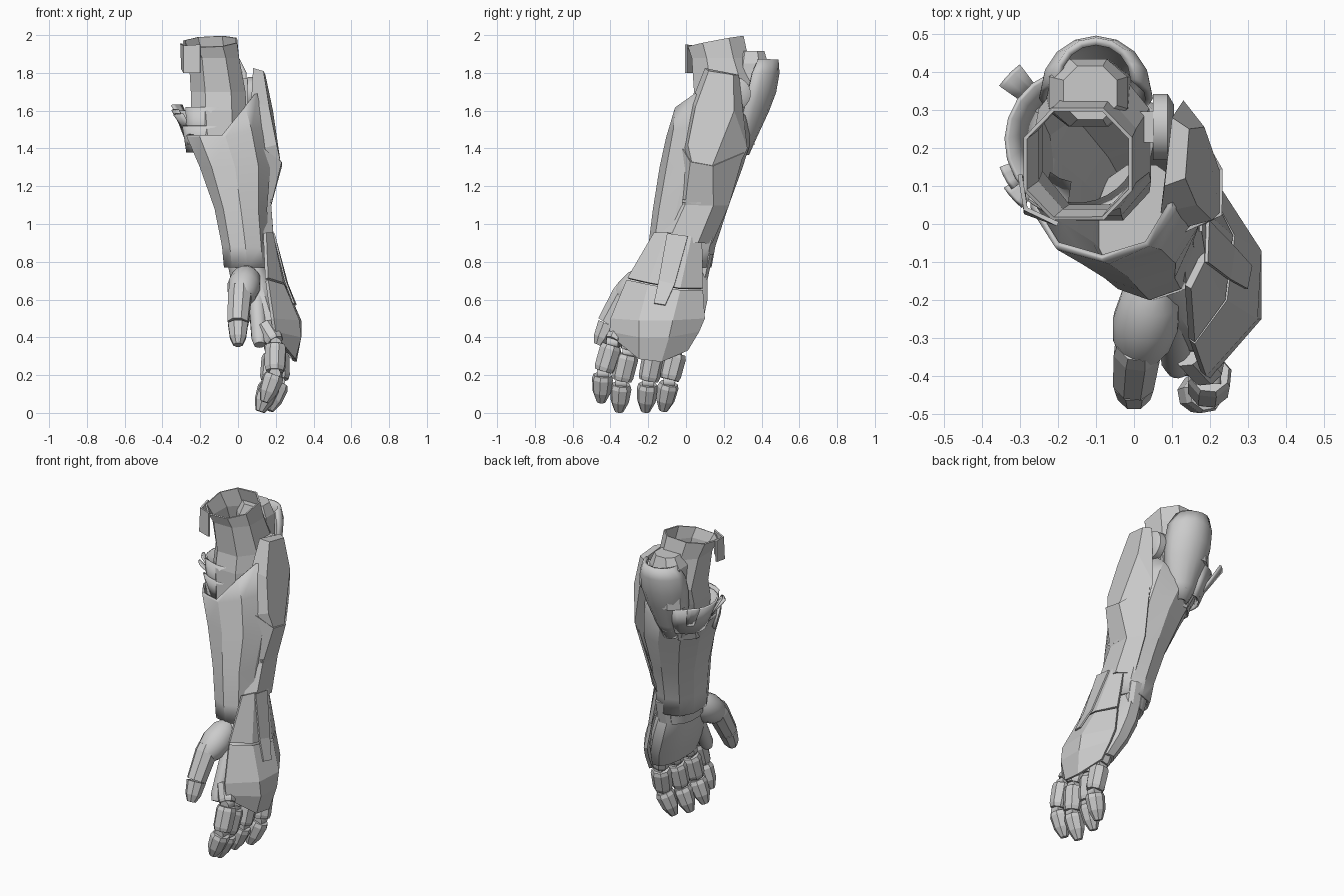
import bpy
import bmesh
from math import cos, sin, pi, radians, copysign
from mathutils import Vector

default_cube = bpy.data.objects.get("Cube")
if default_cube:
    bpy.data.objects.remove(default_cube, do_unlink=True)

armor_grey = bpy.data.materials.new("armor_grey")
armor_grey.use_nodes = True
armor_grey.diffuse_color = (0.6, 0.6, 0.6, 1)
shader = armor_grey.node_tree.nodes["Principled BSDF"]
shader.inputs["Base Color"].default_value = (0.6, 0.6, 0.6, 1)


def loft(name, rows, closed=True, caps=False, thickness=0, offset=-1, smooth=0):
    """Skin a surface through rows of points, optionally as a thick shell."""
    bm = bmesh.new()
    grid = [[bm.verts.new(point) for point in row] for row in rows]
    count = len(grid[0])
    for lower, upper in zip(grid, grid[1:]):
        for i in range(count if closed else count - 1):
            j = (i + 1) % count
            bm.faces.new((lower[i], lower[j], upper[j], upper[i]))
    if caps:
        bm.faces.new(grid[0])
        bm.faces.new(grid[-1])
    bmesh.ops.recalc_face_normals(bm, faces=bm.faces)
    mesh = bpy.data.meshes.new(name)
    bm.to_mesh(mesh)
    bm.free()
    mesh.materials.append(armor_grey)
    obj = bpy.data.objects.new(name, mesh)
    bpy.context.collection.objects.link(obj)
    if smooth:
        bpy.ops.object.select_all(action="DESELECT")
        obj.select_set(True)
        bpy.context.view_layer.objects.active = obj
        bpy.ops.object.shade_smooth_by_angle(angle=radians(smooth))
    if thickness:
        shell = obj.modifiers.new("shell", "SOLIDIFY")
        shell.thickness = thickness
        shell.offset = offset
    return obj


def ring(left, right, front, back, z, sides=12, lift=None):
    """Slightly squared oval section fitted between four limits."""
    points = []
    for i in range(sides):
        angle = 2 * pi * (i + 0.5) / sides
        c, s = cos(angle), sin(angle)
        u = copysign(abs(c) ** 0.85, c)
        v = copysign(abs(s) ** 0.85, s)
        x = (left + right) / 2 + u * (right - left) / 2
        y = (front + back) / 2 + v * (back - front) / 2
        points.append((x, y, z + (lift(u, v) if lift else 0)))
    return points


def segment(name, start, end, profile, sides=8, smooth=0):
    """Solid turned along a line; profile holds (fraction, radius)."""
    start, end = Vector(start), Vector(end)
    turn = (end - start).to_track_quat("Z", "Y")
    rows = []
    for fraction, radius in profile:
        middle = start.lerp(end, fraction)
        angles = [2 * pi * (i + 0.5) / sides for i in range(sides)]
        rows.append([middle + turn @ Vector((radius * cos(a), radius * sin(a), 0))
                     for a in angles])
    return loft(name, rows, caps=True, smooth=smooth)


def arc_band(name, low, high, first, last, steps=10):
    """Flared strip around the elbow; low and high are (radius, height)."""
    rows = []
    for radius, z in (low, high):
        angles = [radians(first + (last - first) * i / steps) for i in range(steps + 1)]
        rows.append([(-0.15 + radius * cos(a), 0.22 + radius * sin(a), z) for a in angles])
    return loft(name, rows, closed=False, thickness=0.012, offset=0, smooth=30)


def side_row(*points):
    """Points written as (y, z, x) for plates on the outer side."""
    return [(x, y, z) for y, z, x in points]


# Forearm shell, its rim rising toward the outer side
loft("forearm_shell", [
    ring(-0.08, 0.18, -0.2, 0.135, 0.77, 10),
    ring(-0.09, 0.17, -0.2, 0.155, 0.88, 10),
    ring(-0.13, 0.16, -0.175, 0.22, 1.08, 10),
    ring(-0.21, 0.18, -0.14, 0.3, 1.3, 10),
    ring(-0.28, 0.15, -0.105, 0.35, 1.46, 10, lift=lambda u, v: 0.06 * max(0, u)),
    ring(-0.28, 0.11, -0.095, 0.35, 1.47, 10,
         lift=lambda u, v: 0.23 * max(0, u) - 0.05 * max(0, v)),
], thickness=0.016, smooth=25)

# Upper arm sleeve, open at the slanted top, with a corner flap
loft("upper_arm", [
    ring(-0.23, 0.05, 0.0, 0.3, 1.35, 8),
    ring(-0.26, 0.055, 0.01, 0.38, 1.6, 8),
    ring(-0.26, 0.05, 0.03, 0.41, 1.7, 8),
    ring(-0.27, 0.015, 0.02, 0.34, 1.88, 8),
    ring(-0.3, 0.005, 0.0, 0.315, 1.965, 8, lift=lambda u, v: 0.03 * v + 0.008 * u),
], thickness=0.01)
loft("sleeve_flap", [
    [(-0.2, 0.0, 1.95), (-0.285, 0.04, 1.945), (-0.3, 0.13, 1.955)],
    [(-0.2, 0.0, 1.8), (-0.285, 0.03, 1.8), (-0.295, 0.12, 1.82)],
], closed=False, thickness=0.012, offset=0)

# Overlapping collar bands and pointed fins around the elbow
arc_band("collar_ring", (0.115, 1.42), (0.185, 1.6), 95, 262)
arc_band("collar_front_low", (0.17, 1.38), (0.2, 1.52), 225, 330)
arc_band("collar_front_high", (0.18, 1.42), (0.195, 1.62), 230, 370)
for i, (angle, reach) in enumerate(((222, 0.225), (208, 0.21), (136, 0.245))):
    arc_band(f"collar_fin_{i}", (0.13, 1.47), (reach, 1.58 + 0.025 * i),
             angle - 9, angle + 9, 3)

# Elbow guard shaped as a long oval cup around a faceted elbow block
guard_rows = []
for z, outer, half in ((1.37, 0.325, 0.03), (1.46, 0.365, 0.085), (1.6, 0.43, 0.125),
                       (1.7, 0.468, 0.14), (1.8, 0.485, 0.135), (1.87, 0.48, 0.1)):
    turns = [radians(-90 + 180 * i / 8) for i in range(9)]
    guard_rows.append([(-0.1 + half * sin(t), outer - half * (1 - cos(t)), z)
                       for t in turns])
loft("elbow_guard", guard_rows, closed=False, thickness=0.02, offset=0, smooth=35)
loft("elbow_block", [
    ring(-0.24, 0.0, 0.25, 0.44, 1.6, 8),
    ring(-0.23, -0.01, 0.25, 0.44, 1.85, 8),
    ring(-0.19, -0.04, 0.27, 0.42, 1.915, 8),
], caps=True)

# Round hinge between the guard and the outer plate
segment("elbow_hinge", (0.05, 0.255, 1.69), (0.105, 0.255, 1.69),
        ((0, 0.088), (0.7, 0.088), (1, 0.06)), 20, 35)
loft("hinge_block", [
    ring(-0.02, 0.06, 0.2, 0.31, 1.55, 4),
    ring(-0.02, 0.06, 0.2, 0.31, 1.77, 4),
], caps=True)

# Faceted outer forearm plate, raised toward a central facet
plate_edge = side_row((0.1, 1.825, 0.08), (0.28, 1.79, 0.1), (0.325, 1.4, 0.13),
                      (0.17, 1.08, 0.12), (0.0, 1.08, 0.12), (-0.01, 1.4, 0.13),
                      (0.03, 1.65, 0.07))
plate_face = side_row((0.12, 1.81, 0.135), (0.25, 1.79, 0.145), (0.255, 1.6, 0.185),
                      (0.14, 1.31, 0.225), (0.03, 1.33, 0.225), (0.01, 1.42, 0.205),
                      (0.05, 1.62, 0.165))
loft("outer_plate", [plate_edge, plate_face], caps=True)
loft("outer_plate_tail", [
    side_row((-0.01, 1.4, 0.13), (0.03, 1.33, 0.222), (0.14, 1.31, 0.222), (0.3, 1.38, 0.13)),
    side_row((-0.03, 1.1, 0.12), (0.0, 1.1, 0.165), (0.14, 1.1, 0.165), (0.22, 1.1, 0.1)),
    side_row((-0.15, 0.9, 0.13), (-0.09, 0.9, 0.18), (0.06, 0.9, 0.18), (0.13, 0.9, 0.1)),
], closed=False, thickness=0.012)
loft("tail_clip", [
    side_row((-0.02, 1.13, 0.176), (0.08, 1.12, 0.176)),
    side_row((-0.02, 1.115, 0.174), (0.08, 1.105, 0.174)),
], closed=False, thickness=0.009, offset=0)

# Back of the hand: upper and lower armor with a seam between
loft("hand_plate_upper", [
    side_row((-0.17, 0.955, 0.15), (-0.1, 0.955, 0.185), (0.03, 0.935, 0.19), (0.085, 0.92, 0.15)),
    side_row((-0.31, 0.715, 0.16), (-0.2, 0.69, 0.24), (-0.03, 0.66, 0.26), (0.09, 0.66, 0.2)),
], closed=False, thickness=0.02)
loft("hand_plate_lower", [
    side_row((-0.315, 0.705, 0.16), (-0.2, 0.68, 0.245), (-0.03, 0.65, 0.265), (0.09, 0.65, 0.2)),
    side_row((-0.4, 0.5, 0.19), (-0.25, 0.49, 0.325), (-0.07, 0.49, 0.335), (0.1, 0.5, 0.225)),
    side_row((-0.405, 0.43, 0.2), (-0.25, 0.4, 0.335), (-0.09, 0.4, 0.335), (0.07, 0.43, 0.235)),
    side_row((-0.39, 0.4, 0.21), (-0.25, 0.285, 0.305), (-0.13, 0.27, 0.31), (0.01, 0.33, 0.25)),
], closed=False, thickness=0.02)
loft("hand_inlay", [
    side_row((-0.1, 0.95, 0.19), (0.01, 0.935, 0.194)),
    side_row((-0.145, 0.7, 0.25), (-0.06, 0.68, 0.262)),
    side_row((-0.17, 0.58, 0.295), (-0.11, 0.57, 0.307)),
], closed=False, thickness=0.009, offset=0)

# Wrist and palm with a rounded heel
loft("wrist", [
    ring(-0.1, 0.14, -0.16, 0.16, 1.0),
    ring(-0.06, 0.15, -0.17, 0.115, 0.8),
    ring(-0.04, 0.15, -0.18, 0.1, 0.7),
], caps=True, smooth=40)
loft("palm", [
    ring(-0.02, 0.16, -0.19, 0.105, 0.77),
    ring(-0.01, 0.19, -0.25, 0.12, 0.69),
    ring(0.01, 0.22, -0.29, 0.12, 0.6),
    ring(0.06, 0.25, -0.34, 0.095, 0.48),
    ring(0.12, 0.27, -0.35, 0.03, 0.37),
], caps=True, smooth=40)
loft("wrist_tab", [
    ring(0.03, 0.13, 0.08, 0.145, 0.84, 8),
    ring(0.03, 0.13, 0.05, 0.115, 0.7, 8),
], caps=True)

# Thumb and the rod beside it
segment("thumb_base", (0.05, -0.16, 0.74), (0.015, -0.34, 0.61),
        ((0, 0.05), (0.2, 0.078), (0.55, 0.088), (0.85, 0.076), (1, 0.058)), 16, 40)
segment("thumb_middle", (0.012, -0.31, 0.66), (0.0, -0.415, 0.475),
        ((0, 0.06), (0.2, 0.066), (1, 0.058)))
segment("thumb_tip", (0.0, -0.415, 0.47), (0.0, -0.465, 0.36),
        ((0, 0.057), (0.65, 0.046), (1, 0.026)))
segment("palm_rod", (0.1, -0.24, 0.6), (0.115, -0.38, 0.36),
        ((0, 0.045), (0.85, 0.042), (1, 0.03)), 14, 35)

# Four curled fingers: knuckle, middle and tip with ball joints
fingers = {"index": (0.145, -0.33, -0.43, -0.45, 0.02, 0.05),
           "middle": (0.185, -0.26, -0.33, -0.355, -0.005, 0),
           "ring": (0.185, -0.13, -0.185, -0.215, 0, 0),
           "little": (0.185, -0.02, -0.06, -0.12, 0.045, 0.005)}
for label, (base_x, base_y, mid_y, tip_y, shift, rise) in fingers.items():
    joints = [Vector((base_x, base_y, 0.46)),
              Vector((0.19 + shift / 2, (base_y + mid_y) / 2 - 0.01, 0.32 + rise)),
              Vector((0.175 + shift, (mid_y + tip_y) / 2, 0.16 + rise)),
              Vector((0.12 + shift, tip_y, 0.008 + rise))]
    shapes = {"knuckle": ((0, 0.052), (0.8, 0.052), (0.93, 0.046)),
              "middle": ((0.07, 0.052), (0.2, 0.06), (0.8, 0.057), (0.93, 0.05)),
              "tip": ((0.06, 0.05), (0.2, 0.057), (0.65, 0.049), (1, 0.024))}
    for (part, profile), start, end in zip(shapes.items(), joints, joints[1:]):
        segment(f"{label}_finger_{part}", start, end, profile)
    for i, joint in enumerate(joints[1:3]):
        reach = Vector((0, 0.03, 0))
        segment(f"{label}_finger_joint_{i}", joint - reach, joint + reach,
                ((0, 0.03), (1, 0.03)), 12, 35)
